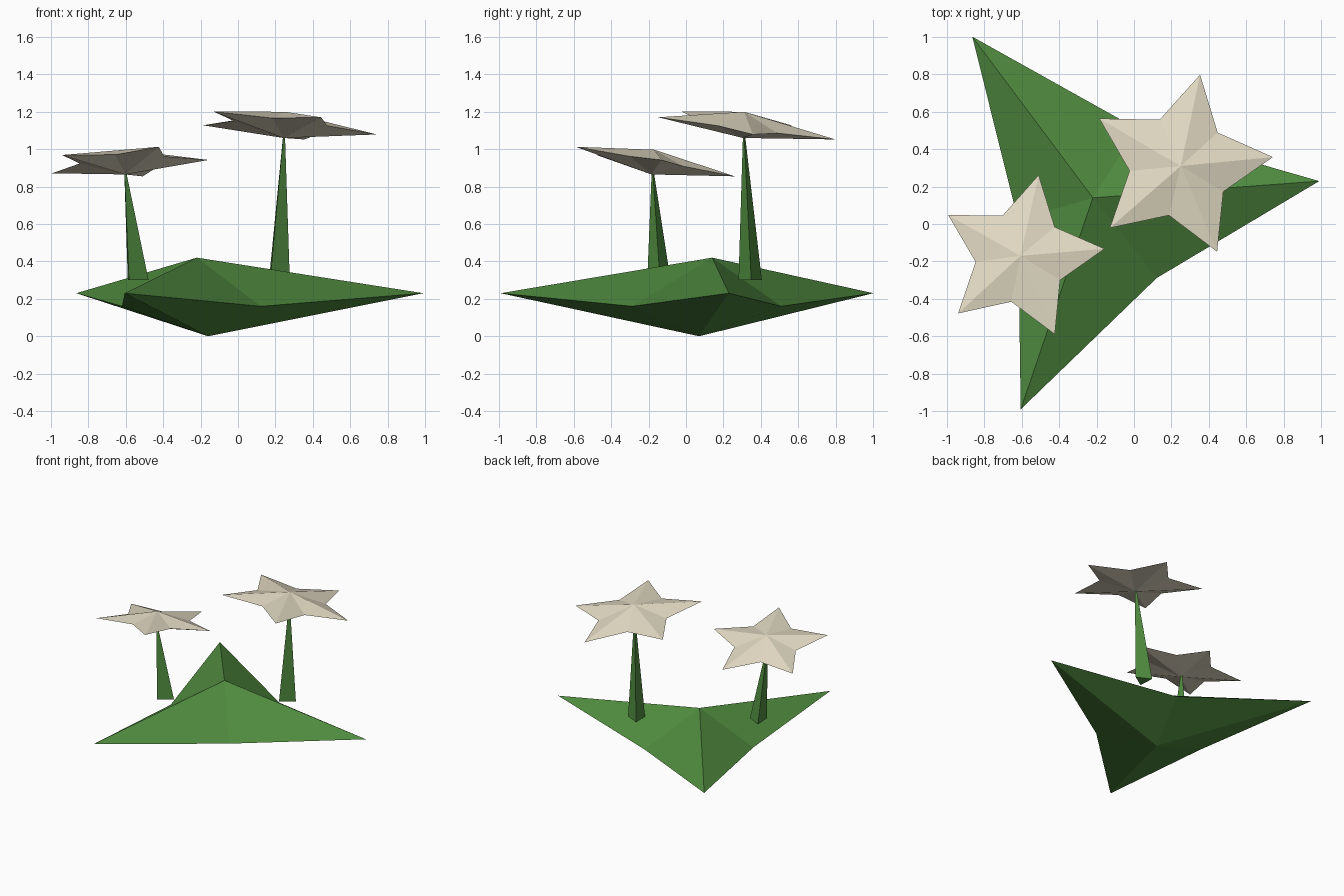
import bpy, bmesh
from math import cos, sin, pi, radians

if "Cube" in bpy.data.objects:
    bpy.data.objects.remove(bpy.data.objects["Cube"])


def material(name, color):
    mat = bpy.data.materials.new(name)
    mat.diffuse_color = (*color, 1)
    mat.use_nodes = True
    mat.node_tree.nodes["Principled BSDF"].inputs["Base Color"].default_value = mat.diffuse_color
    return mat


green = material("leaf_green", (0.08, 0.26, 0.05))
cream = material("petal_cream", (0.75, 0.69, 0.54))


def make_object(name, bm, mat):
    bmesh.ops.recalc_face_normals(bm, faces=bm.faces)
    mesh = bpy.data.meshes.new(name)
    bm.to_mesh(mesh)
    bm.free()
    mesh.materials.append(mat)
    obj = bpy.data.objects.new(name, mesh)
    bpy.context.collection.objects.link(obj)
    return obj


def star(name, mat, center, points, r_out, r_in, turn, top, bottom, slope=(0, 0), sag=0):
    """Star-shaped double pyramid; slope tilts the rim, sag lowers the notches."""
    cx, cy, cz = center
    bm = bmesh.new()
    rim = []
    for i in range(points * 2):
        a = radians(turn) + i * pi / points
        r = r_in if i % 2 else r_out
        dx, dy = r * cos(a), r * sin(a)
        z = cz + slope[0] * dx + slope[1] * dy - (sag if i % 2 else 0)
        rim.append(bm.verts.new((cx + dx, cy + dy, z)))
    for tip in (top, bottom):
        apex = bm.verts.new(tip)
        for a, b in zip(rim, rim[1:] + rim[:1]):
            bm.faces.new((a, b, apex))
    return make_object(name, bm, mat)


def stem(name, base, tip, r=0.072, r_tip=0.006):
    """Leaning three-sided tapered stalk."""
    bm = bmesh.new()
    rings = []
    for (x, y, z), rad in ((base, r), (tip, r_tip)):
        angles = [radians(3 + 120 * i) for i in range(3)]
        rings.append([bm.verts.new((x + rad * cos(a), y + rad * sin(a), z)) for a in angles])
    low, high = rings
    for i in range(3):
        j = (i + 1) % 3
        bm.faces.new((low[i], low[j], high[j], high[i]))
    bm.faces.new(low)
    bm.faces.new(high)
    return make_object(name, bm, green)


# Three-pointed leafy base
star("leaf_base", green, (-0.16, 0.08, 0.23), 3, 1.16, 0.464, 7.4,
     (-0.22, 0.14, 0.42), (-0.16, 0.07, 0.0), sag=0.07)

# Stalks
stem("tall_stem", (0.205, 0.345, 0.30), (0.245, 0.31, 1.08))
stem("short_stem", (-0.55, -0.143, 0.30), (-0.605, -0.178, 0.885))

# Five-petalled tilted flowers
star("tall_flower", cream, (0.245, 0.31, 1.126), 5, 0.50, 0.27, 5.5,
     (0.25, 0.31, 1.20), (0.243, 0.305, 1.06), slope=(-0.082, -0.133))
star("short_flower", cream, (-0.605, -0.178, 0.93), 5, 0.45, 0.243, 5.8,
     (-0.607, -0.17, 0.997), (-0.603, -0.185, 0.865), slope=(0.046, -0.181))
